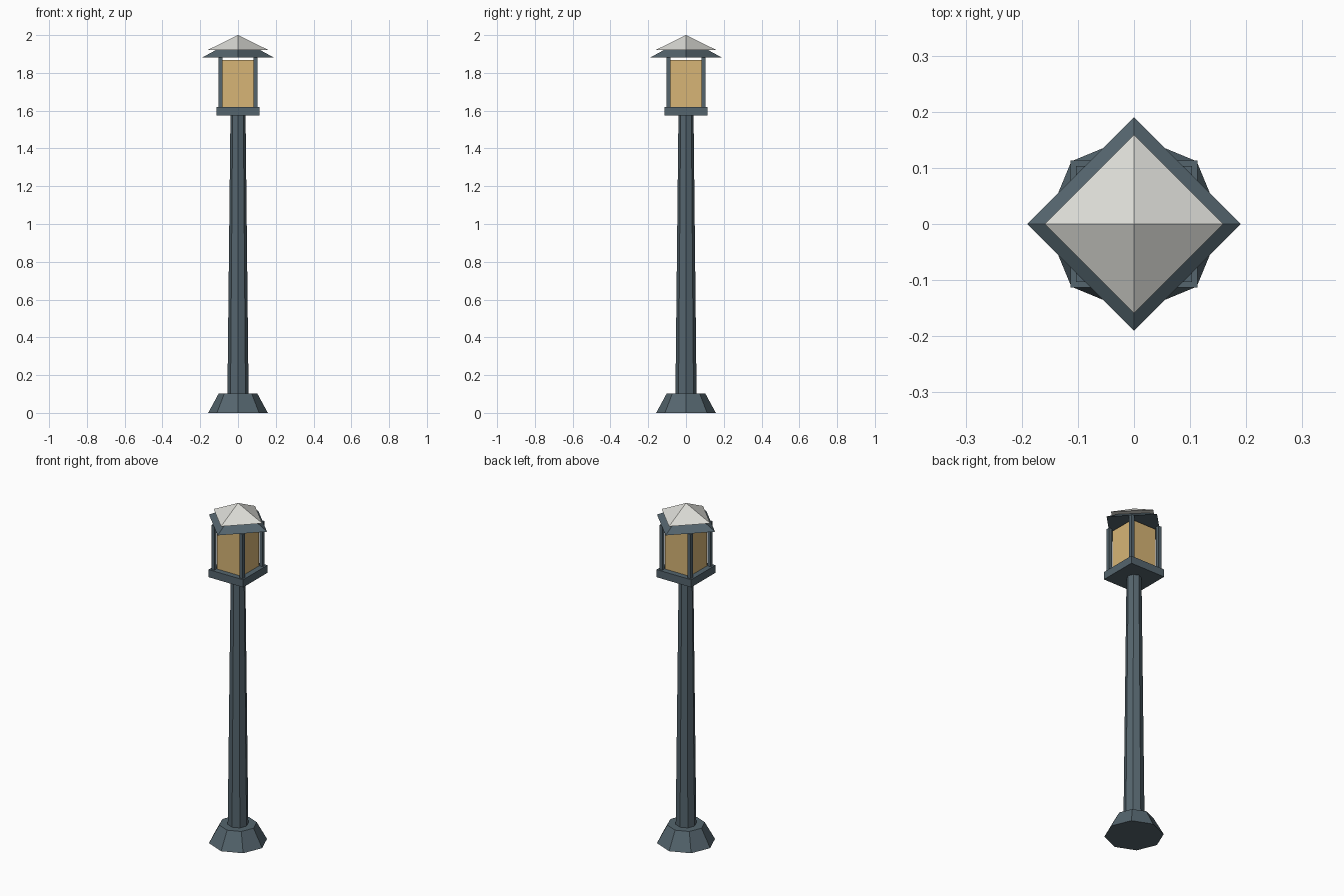
import bpy
import math

if "Cube" in bpy.data.objects:
    bpy.data.objects.remove(bpy.data.objects["Cube"], do_unlink=True)


def material(name, colour):
    mat = bpy.data.materials.new(name)
    mat.use_nodes = True
    mat.diffuse_color = colour
    mat.node_tree.nodes["Principled BSDF"].inputs["Base Color"].default_value = colour
    return mat


slate = material("slate metal", (0.09, 0.13, 0.155, 1))
amber = material("amber glass", (0.68, 0.46, 0.18, 1))
pale = material("pale roof", (0.72, 0.72, 0.68, 1))


def finish(name, mat):
    obj = bpy.context.object
    obj.name = name
    obj.data.name = name
    obj.data.materials.append(mat)
    return obj


def taper(name, mat, sides, r_low, r_high, low, high):
    """Flat-sided frustum with its corners on the x and y axes."""
    bpy.ops.mesh.primitive_cone_add(vertices=sides, radius1=r_low, radius2=r_high,
                                    depth=high - low, location=(0, 0, (low + high) / 2))
    return finish(name, mat)


def box(name, mat, half, low, high, x=0, y=0):
    bpy.ops.mesh.primitive_cube_add(size=1, location=(x, y, (low + high) / 2))
    obj = finish(name, mat)
    for v in obj.data.vertices:
        v.co.x *= 2 * half
        v.co.y *= 2 * half
        v.co.z *= high - low
    return obj


# Foot and tall pole
taper("foot", slate, 8, 0.158, 0.102, 0, 0.103)
taper("pole", slate, 8, 0.056, 0.040, 0.103, 1.574)

# Lantern tray, glass and corner posts
box("lantern_tray", slate, 0.113, 1.574, 1.619)
box("lantern_glass", amber, 0.081, 1.619, 1.867)
for side, x in (("left", 0.093), ("right", -0.093)):
    for end, y in (("front", -0.093), ("back", 0.093)):
        box(f"{end}_{side}_post", slate, 0.010, 1.619, 1.881, x, y)

# Eaves and pyramid roof, turned a quarter-corner to the lantern
taper("eaves", slate, 4, 0.19, 0.115, 1.881, 1.922)
taper("roof", pale, 4, 0.159, 0, 1.922, 2)
